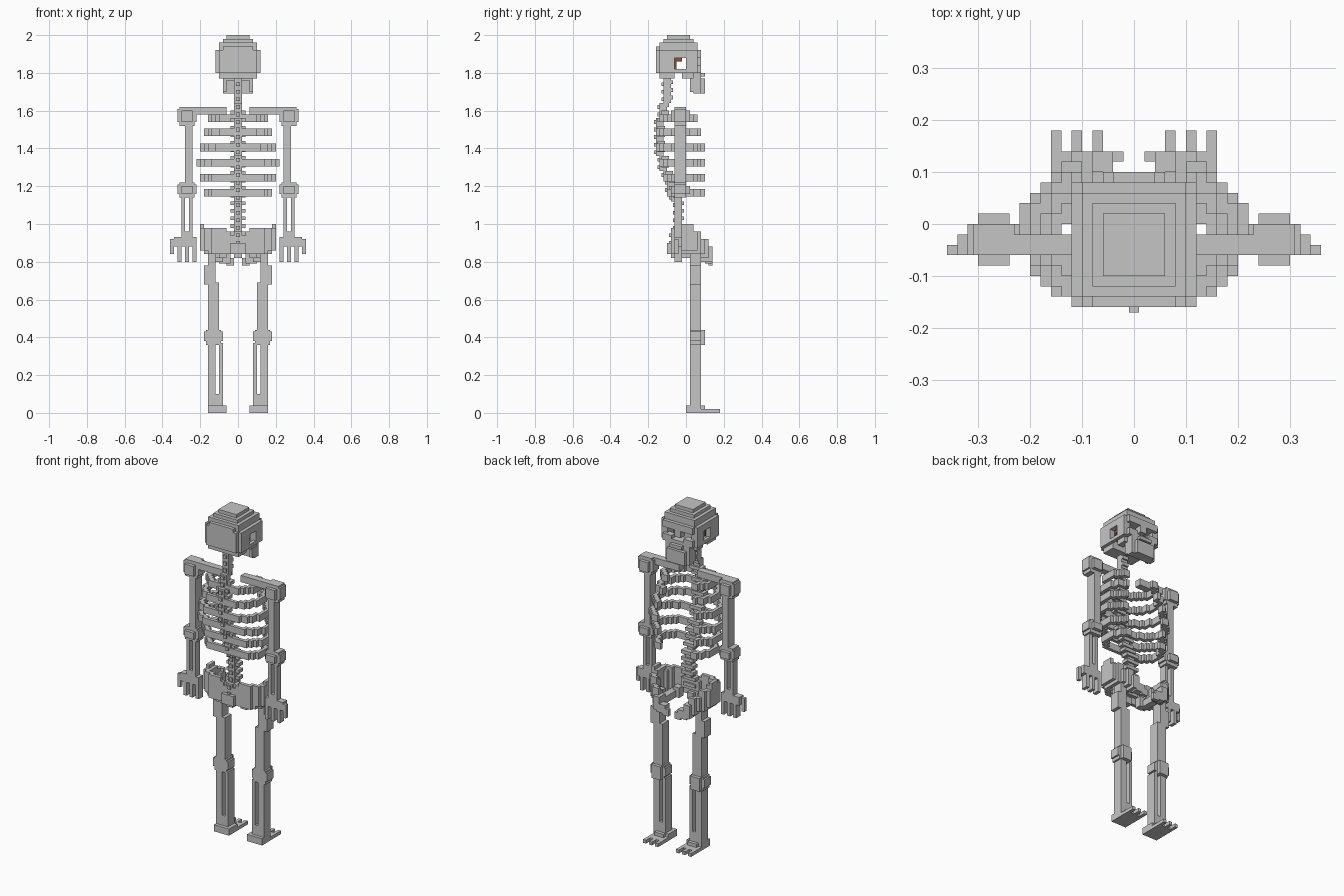
import bpy, bmesh, math

if "Cube" in bpy.data.objects:
    bpy.data.objects.remove(bpy.data.objects["Cube"], do_unlink=True)


def material(name, rgb):
    m = bpy.data.materials.new(name)
    m.use_nodes = True
    m.diffuse_color = (*rgb, 1)
    m.node_tree.nodes["Principled BSDF"].inputs["Base Color"].default_value = (*rgb, 1)
    return m


bone = material("bone_grey", (0.56, 0.56, 0.56))
brown = material("socket_brown", (0.22, 0.09, 0.045))


def part(name, boxes, mat=bone):
    """One object from boxes given as (x0, x1, y0, y1, z0, z1)."""
    bm = bmesh.new()
    for x0, x1, y0, y1, z0, z1 in boxes:
        vs = bmesh.ops.create_cube(bm, size=1)["verts"]
        for v in vs:
            v.co = (x0 if v.co.x < 0 else x1, y0 if v.co.y < 0 else y1,
                    z0 if v.co.z < 0 else z1)
    me = bpy.data.meshes.new(name)
    bm.to_mesh(me)
    bm.free()
    me.materials.append(mat)
    ob = bpy.data.objects.new(name, me)
    bpy.context.collection.objects.link(ob)
    return ob


def pair(name, boxes, mat=bone):
    part("left_" + name, boxes, mat)
    part("right_" + name, [(-b[1], -b[0], *b[2:]) for b in boxes], mat)


def arc_cells(w, cy, yb, yf, a0, a1):
    """Grid cells along a half oval, from the back (-90 degrees) to the front."""
    cells = set()
    for k in range(241):
        a = math.radians(a0 + (a1 - a0) * k / 240)
        ry = (cy - yb) if a < 0 else (yf - cy) / math.sin(math.radians(a1))
        x = (w - 0.01) * math.cos(a) ** 0.8
        y = cy + ry * math.sin(a)
        cells.add((math.floor(x / 0.02 + 1e-6), math.floor(y / 0.02 + 1e-6)))
    return sorted(cells)


# Skull: stepped cranium, open temples, face
part("cranium", [
    (-.06, .06, -.10, .02, 1.98, 2.0),
    (-.08, .08, -.12, .04, 1.96, 1.98),
    (-.10, .10, -.14, .06, 1.92, 1.96),
    (-.08, .08, -.16, -.12, 1.80, 1.94),
    (-.10, .10, -.16, -.12, 1.80, 1.92),
    (-.12, .12, -.14, -.06, 1.80, 1.92),
    (-.10, .10, -.14, -.06, 1.77, 1.80),
    (-.12, .12, -.06, .06, 1.88, 1.92),
    (-.10, .10, .04, .08, 1.88, 1.92),
])
part("face", [
    (-.02, .02, .04, .08, 1.84, 1.88),
    (-.04, .04, .02, .08, 1.80, 1.82),
    (-.08, .08, .02, .08, 1.76, 1.80),
    (-.04, .04, .06, .10, 1.78, 1.80),
])
pair("cheekbone", [
    (.08, .12, .00, .06, 1.80, 1.88),
    (.04, .10, .04, .08, 1.80, 1.84),
    (.10, .12, -.06, .02, 1.80, 1.82),
])
pair("eye_back", [(.03, .09, -.06, -.02, 1.86, 1.88),
                  (.03, .09, -.06, -.05, 1.82, 1.86)], brown)
part("jaw", [
    (-.08, .08, .04, .08, 1.69, 1.76),
    (-.06, .06, .06, .10, 1.69, 1.77),
])
pair("jaw_branch", [(.06, .10, -.02, .04, 1.77, 1.81), (.06, .08, .02, .06, 1.70, 1.77)])

# Spine: core blocks and wider discs following a curve
CURVE = [(.88, -.06), (1.0, -.04), (1.1, -.04), (1.2, -.09), (1.32, -.13),
         (1.42, -.15), (1.52, -.14), (1.62, -.11), (1.70, -.09), (1.80, -.10)]


def spine_y(z):
    for (z0, y0), (z1, y1) in zip(CURVE, CURVE[1:]):
        if z <= z1:
            return round((y0 + (y1 - y0) * (z - z0) / (z1 - z0)) / 0.02) * 0.02
    return CURVE[-1][1]


spine = []
for i in range(23):
    z = .88 + i * .04
    y = spine_y(z)
    spine.append((-.02, .02, y - .02, y + .02, z, z + .04))
    wide = .04 if z < 1.6 else .02
    spine.append((-wide, wide, y - .01, y + .03, z + .02, z + .04))
    spine.append((-.01, .01, y - .03, y, z + .01, z + .03))
part("spine", spine)

# Ribs: (bottom z, half width, back y, front y), open at the front
for n, (z, w, yb, yf) in enumerate([
        (1.54, .16, -.14, .05), (1.465, .18, -.16, .06), (1.385, .20, -.16, .09),
        (1.305, .22, -.14, .09), (1.225, .20, -.12, .09), (1.145, .18, -.10, .09)]):
    pair("rib_%d" % (n + 1),
         [(i * .02, i * .02 + .02, j * .02, j * .02 + .02, z, z + .04)
          for i, j in arc_cells(w, -.02, yb, yf, -90, 55)])

# Shoulders and arms
pair("collarbone", [(.06, .24, -.06, -.02, 1.58, 1.62)])


def joint(z0, z1):
    return [(.22, .32, -.06, 0, z0 + .02, z1 - .01),
            (.24, .30, -.08, .02, z0 + .02, z1 - .02),
            (.23, .31, -.06, 0, z0, z1)]


pair("shoulder", joint(1.52, 1.62))
pair("upper_arm", [(.24, .28, -.06, 0, 1.21, 1.54)])
pair("elbow", joint(1.14, 1.22))
pair("forearm", [(.24, .26, -.06, -.02, .94, 1.16), (.28, .30, -.06, -.02, .94, 1.16)])
pair("hand", [
    (.24, .30, -.06, -.02, .92, .96),
    (.22, .34, -.06, -.02, .88, .93),
    (.32, .36, -.06, -.04, .88, .92),
    (.34, .36, -.06, -.04, .84, .90),
] + [(x, x + .02, -.06, -.02, .80, .89) for x in (.22, .26, .30)])

# Pelvis: sacrum, wings that descend toward the front, and pubic bones
part("sacrum", [
    (-.06, .06, -.08, -.04, .88, .94),
    (-.08, .08, -.08, -.06, .90, .92),
    (-.04, .04, -.10, -.06, .84, .90),
    (-.02, .02, -.08, -.04, .82, .86),
])
wing = []
for w, drop in ((.20, 0), (.18, .02)):
    for i, j in arc_cells(w, 0, -.08, .11, -75, 58):
        y = j * .02
        top = .97 + .3 * (y + .10) if y < 0 else 1.01 - 1.0 * y
        low = .86 if y < .04 else .86 - .6 * (y - .04)
        wing.append((i * .02, i * .02 + .02, y, y + .02,
                     round(low / .02) * .02 - drop, round(top / .02) * .02 - drop))
pair("pelvis_wing", wing)
pair("pubic_bone", [
    (.08, .12, .08, .14, .80, .88),
    (.04, .10, .10, .14, .79, .84),
    (.02, .06, .12, .14, .78, .82),
    (.08, .12, -.04, .08, .82, .86),
    (.06, .10, -.06, -.02, .82, .88),
])

# Legs
pair("thigh", [
    (.12, .16, .02, .08, .78, .88),
    (.12, .18, .02, .08, .68, .78),
    (.10, .16, .02, .08, .43, .69),
])
pair("knee", [
    (.08, .18, .02, .08, .38, .43),
    (.10, .16, .02, .10, .36, .44),
    (.09, .17, .02, .08, .36, .44),
])
pair("shin", [
    (.12, .16, .02, .08, .04, .37),
    (.08, .10, .02, .08, .04, .37),
    (.10, .12, .02, .08, .04, .10),
])
pair("foot", [
    (.06, .16, .00, .08, 0, .04),
    (.08, .16, .02, .08, .04, .06),
    (.06, .16, .08, .14, 0, .02),
    (.08, .14, .08, .10, .02, .04),
] + [(x, x + .02, .14, .18, 0, .02) for x in (.06, .10, .14)])
